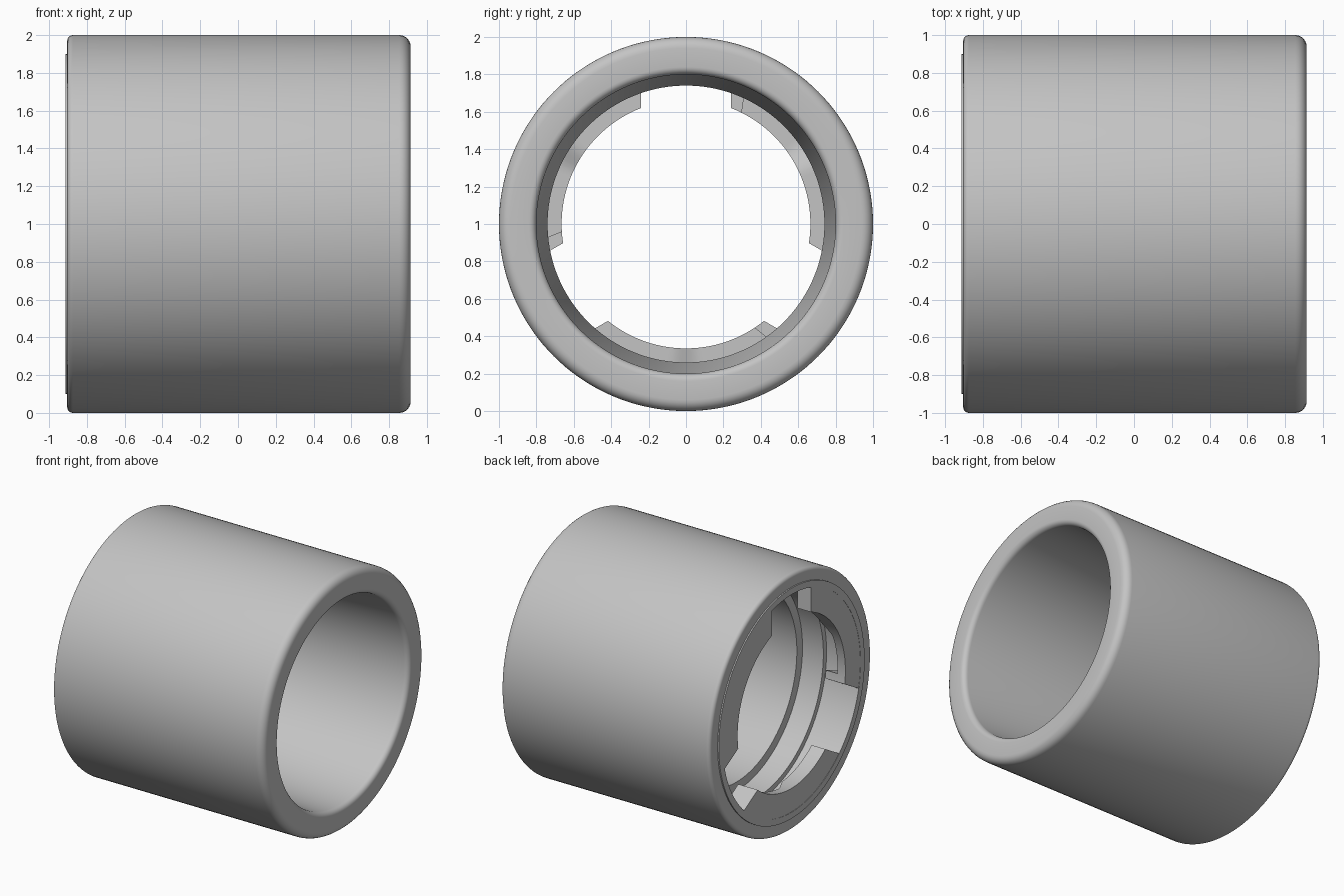
import bpy, bmesh, math

cube = bpy.data.objects.get("Cube")
if cube:
    bpy.data.objects.remove(cube, do_unlink=True)

grey = bpy.data.materials.new("light grey")
grey.use_nodes = True
grey.diffuse_color = (0.55, 0.55, 0.55, 1)
grey.node_tree.nodes["Principled BSDF"].inputs["Base Color"].default_value = (0.55, 0.55, 0.55, 1)

END = -0.914      # x of the socket end
AXIS_Z = 1.0      # height of the tube axis


def point(x, r, angle):
    return (x, r * math.cos(angle), AXIS_Z + r * math.sin(angle))


def fillet(cx, cr, radius, start, stop, steps=6):
    """Arc of (x, r) points around a corner centre, angles in degrees."""
    arc = []
    for i in range(steps + 1):
        a = math.radians(start + (stop - start) * i / steps)
        arc.append((cx + radius * math.cos(a), cr + radius * math.sin(a)))
    return arc


def sweep(name, rings, closed):
    """Skin a list of equal point rings, with end caps when it is open."""
    bm = bmesh.new()
    loops = [[bm.verts.new(p) for p in ring] for ring in rings]
    pairs = list(zip(loops, loops[1:]))
    if closed:
        pairs.append((loops[-1], loops[0]))
    else:
        bm.faces.new(loops[0])
        bm.faces.new(loops[-1])
    n = len(loops[0])
    for a, b in pairs:
        for i in range(n):
            j = (i + 1) % n
            bm.faces.new((a[i], a[j], b[j], b[i]))
    bmesh.ops.recalc_face_normals(bm, faces=bm.faces)
    mesh = bpy.data.meshes.new(name)
    bm.to_mesh(mesh)
    bm.free()
    mesh.materials.append(grey)
    obj = bpy.data.objects.new(name, mesh)
    bpy.context.collection.objects.link(obj)
    bpy.ops.object.select_all(action='DESELECT')
    obj.select_set(True)
    bpy.context.view_layer.objects.active = obj
    bpy.ops.object.shade_smooth_by_angle(angle=math.radians(30))
    return obj


# Tube wall: rounded ends, tapered bore, stepped socket
profile = fillet(-0.874, 0.97, 0.03, 180, 90)
profile += fillet(0.854, 0.94, 0.06, 90, 0)
profile += fillet(0.874, 0.84, 0.04, 0, -90)
profile += [(-0.44, 0.74), (-0.44, 0.81), (-0.62, 0.81), (-0.62, 0.85),
            (END, 0.85), (END, 0.90), (-0.904, 0.90)]
SEGMENTS = 144
sweep("tube", [[point(x, r, math.tau * k / SEGMENTS) for x, r in profile]
               for k in range(SEGMENTS)], True)


# Bayonet lugs: parallel-sided gaps, stepped thickness, stop at one end
INNER, OUTER, GAP_HALF = 0.665, 0.86, 0.24


def lug_depth(u):
    t = min(max((u - 0.42) / 0.16, 0), 1)
    return 0.12 - 0.05 * t * t * (3 - 2 * t)


def lug_angle(centre, r, u):
    half = math.radians(60) - math.asin(GAP_HALF / r)
    return centre + half * (2 * u - 1)


def lug_section(centre, u, depth):
    front, back = END + 0.002, END + depth
    return [point(x, r, lug_angle(centre, r, u))
            for x, r in ((front, INNER), (front, OUTER), (back, OUTER), (back, INNER))]


for name, degrees in (("left", 30), ("right", 150), ("lower", 270)):
    centre = math.radians(degrees)
    steps = [i / 40 for i in range(41)]
    sweep(name + "_lug", [lug_section(centre, u, lug_depth(u)) for u in steps], False)
    stops = [0.93 + 0.07 * i / 3 for i in range(4)]
    sweep(name + "_stop", [lug_section(centre, u, 0.17) for u in stops], False)
